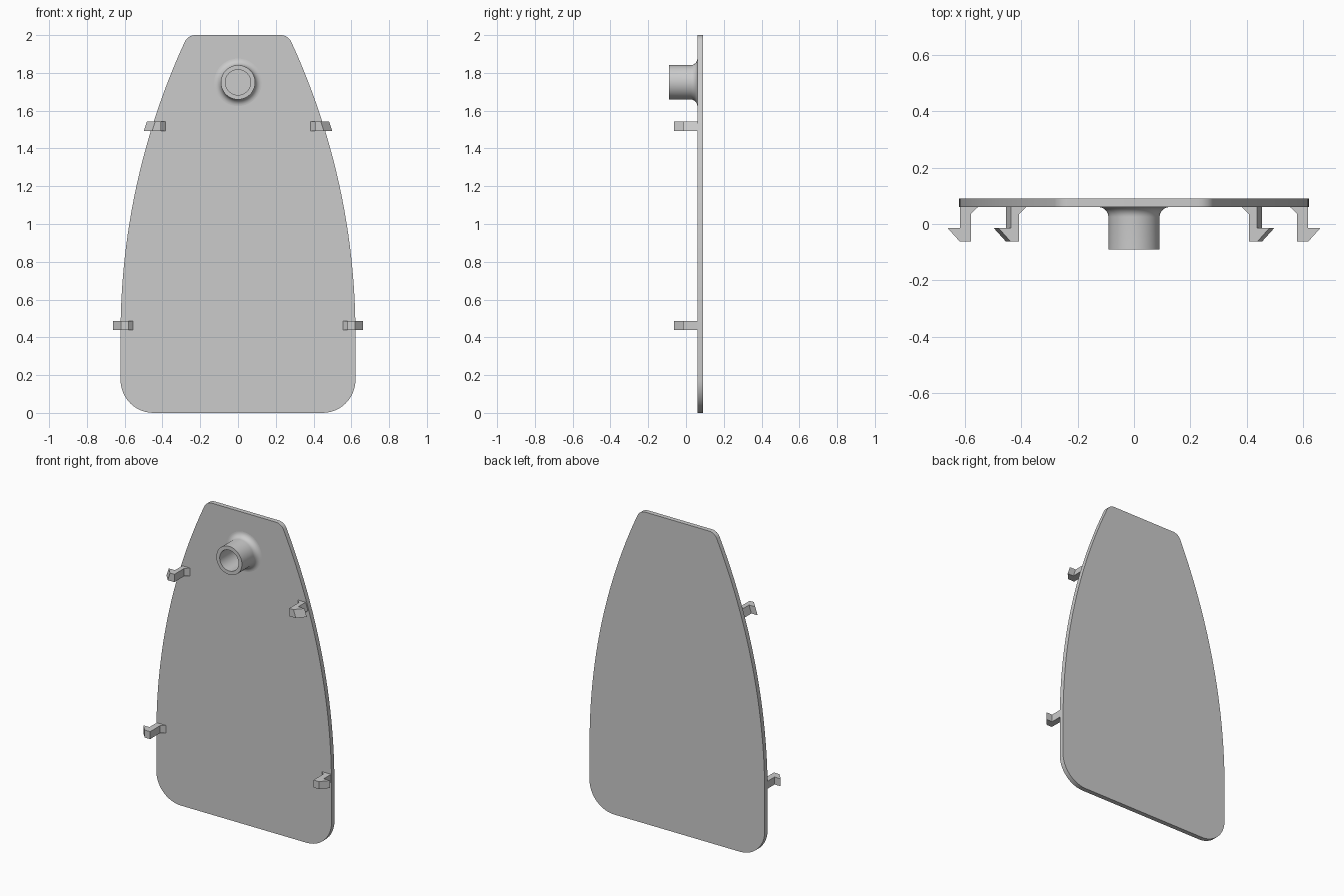
import bpy, bmesh, math

if "Cube" in bpy.data.objects:
    bpy.data.objects.remove(bpy.data.objects["Cube"])

PLATE_FRONT, PLATE_BACK = 0.06, 0.09


def finish(bm, name, smooth=False):
    bmesh.ops.recalc_face_normals(bm, faces=bm.faces)
    mesh = bpy.data.meshes.new(name)
    bm.to_mesh(mesh)
    bm.free()
    ob = bpy.data.objects.new(name, mesh)
    bpy.context.collection.objects.link(ob)
    if smooth:
        bpy.ops.object.select_all(action='DESELECT')
        ob.select_set(True)
        bpy.context.view_layer.objects.active = ob
        bpy.ops.object.shade_smooth_by_angle(angle=math.radians(30))
    return ob


def prism(bm, ring_a, ring_b):
    a = [bm.verts.new(p) for p in ring_a]
    b = [bm.verts.new(p) for p in ring_b]
    bm.faces.new(a)
    bm.faces.new(b[::-1])
    for i in range(len(a)):
        j = (i + 1) % len(a)
        bm.faces.new((a[i], b[i], b[j], a[j]))


def arc(cx, cz, r, start, end, n):
    return [(cx + r * math.cos(start + (end - start) * i / n),
             cz + r * math.sin(start + (end - start) * i / n)) for i in range(n + 1)]


# cover plate: rounded bottom corners, bowed sides, small top corners
half_w, bow_r, bow_z = 0.622, 3.7, 0.415
corner_r, top_r = 0.175, 0.06
bow_x = half_w - bow_r
bow_end = math.asin((2 - top_r - bow_z) / (bow_r - top_r))
top_x = bow_x + (bow_r - top_r) * math.cos(bow_end)
right = arc(half_w - corner_r, corner_r, corner_r, -math.pi / 2, 0, 12)
right += arc(bow_x, bow_z, bow_r, 0, bow_end, 24)
right += arc(top_x, 2 - top_r, top_r, bow_end, math.pi / 2, 8)[1:]
outline = right + [(-x, z) for x, z in reversed(right)]
bm = bmesh.new()
prism(bm, [(x, PLATE_FRONT, z) for x, z in outline],
      [(x, PLATE_BACK, z) for x, z in outline])
finish(bm, "cover_plate", True)

# hollow boss with a filleted foot, turned about the y axis
outer, bore, fillet = 0.091, 0.067, 0.035
profile = [(bore, PLATE_FRONT), (bore, -0.09), (outer, -0.09)]
profile += arc(outer + fillet, PLATE_FRONT - fillet, fillet, math.pi, math.pi / 2, 8)
bm = bmesh.new()
steps = 64
rings = []
for i in range(steps):
    t = 2 * math.pi * i / steps
    rings.append([bm.verts.new((r * math.cos(t), y, 1.75 + r * math.sin(t)))
                  for r, y in profile])
for i in range(steps):
    a, b = rings[i], rings[(i + 1) % steps]
    for k in range(len(profile) - 1):
        bm.faces.new((a[k], a[k + 1], b[k + 1], b[k]))
bm.faces.new([ring[0] for ring in rings])
finish(bm, "hollow_boss", True)


# snap clips: barbed hooks whose outer side follows the plate edge
def clip(name, z_low, z_high, inner, out_low, out_high):
    def section(z, out):
        pts = [(inner, -0.063), (out, -0.063), (out + 0.044, -0.014), (out, -0.014),
               (out, PLATE_FRONT), (inner - 0.025, PLATE_FRONT), (inner, 0.036)]
        return [(x, y, z) for x, y in pts]
    bm = bmesh.new()
    prism(bm, section(z_low, out_low), section(z_high, out_high))
    ob = finish(bm, name)
    ob.modifiers.new("Mirror", 'MIRROR').use_axis[0] = True


clip("lower_clips", 0.438, 0.486, 0.58, 0.619, 0.619)
clip("upper_clips", 1.492, 1.542, 0.408, 0.455, 0.438)
